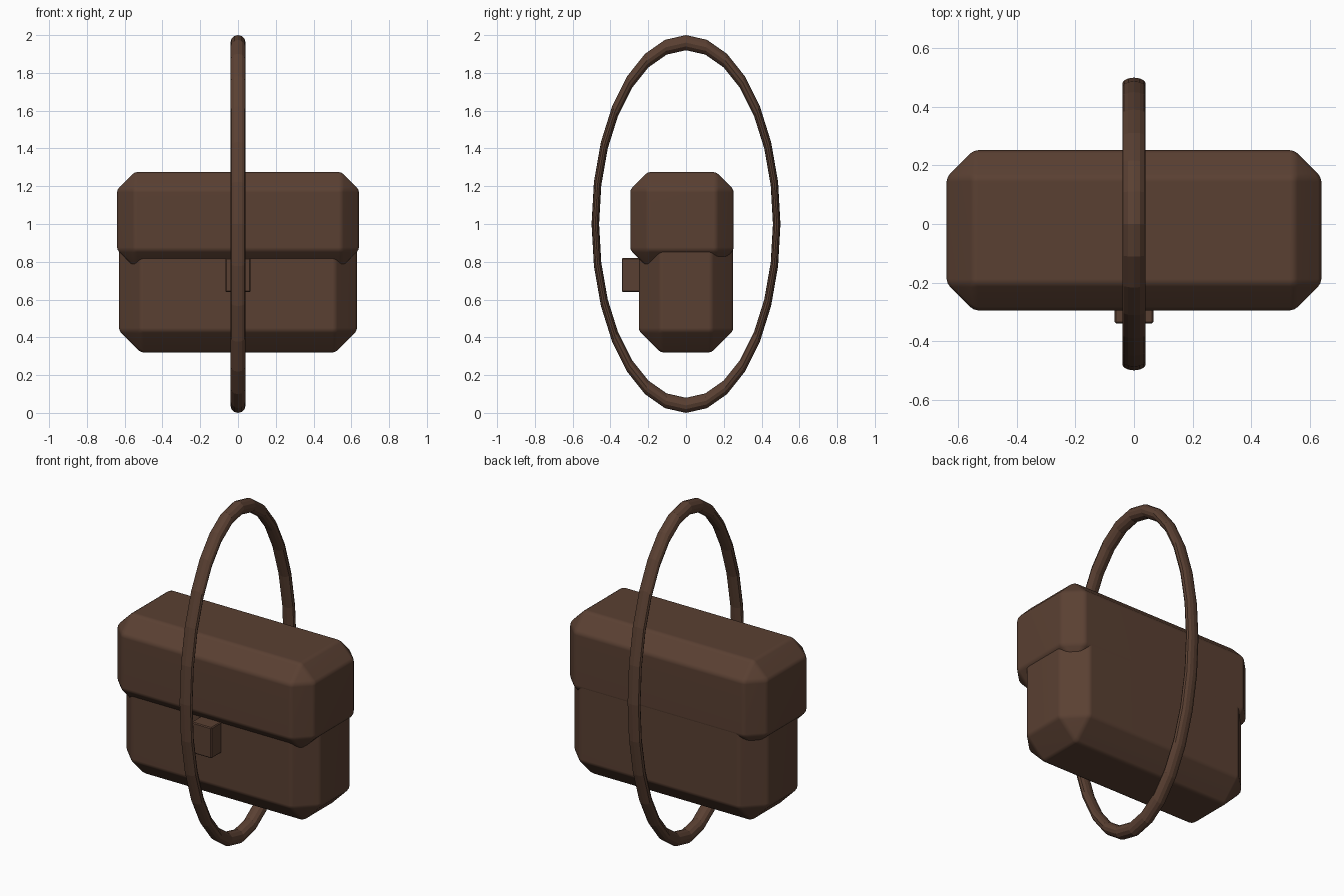
import bpy
import math
from mathutils import Matrix

cube = bpy.data.objects.get("Cube")
if cube:
    bpy.data.objects.remove(cube, do_unlink=True)

leather = bpy.data.materials.new("brown leather")
leather.use_nodes = True
brown = (0.102, 0.051, 0.032, 1)
leather.diffuse_color = brown
leather.node_tree.nodes["Principled BSDF"].inputs["Base Color"].default_value = brown


def bevel(obj, width, segments, angle):
    mod = obj.modifiers.new("bevel", 'BEVEL')
    mod.width = width
    mod.segments = segments
    mod.limit_method = 'ANGLE'
    mod.angle_limit = math.radians(angle)


def box(name, low, high):
    """Box between two opposite corners."""
    centre = [(a + b) / 2 for a, b in zip(low, high)]
    size = [b - a for a, b in zip(low, high)]
    bpy.ops.mesh.primitive_cube_add(size=1, location=centre)
    obj = bpy.context.object
    obj.name = name
    obj.data.transform(Matrix.Diagonal((*size, 1)))
    obj.data.materials.append(leather)
    return obj


def padded_box(name, low, high, chamfer):
    """Box with wide chamfers whose edges are slightly softened."""
    obj = box(name, low, high)
    bevel(obj, chamfer, 1, 60)
    bevel(obj, 0.015, 2, 20)
    bpy.ops.object.shade_smooth()
    weighted = obj.modifiers.new("weighted normals", 'WEIGHTED_NORMAL')
    weighted.keep_sharp = True
    return obj


# Bag body and the overhanging lid
padded_box("bag_body", (-0.63, -0.25, 0.32), (0.63, 0.25, 1.2), 0.115)
padded_box("bag_flap", (-0.64, -0.295, 0.77), (0.64, 0.252, 1.275), 0.092)

# Front clasp
clasp = box("clasp", (-0.066, -0.34, 0.64), (0.066, -0.24, 0.82))
bevel(clasp, 0.005, 1, 60)

# Oval carrying strap, a ring squeezed front to back
bpy.ops.mesh.primitive_torus_add(major_segments=28, minor_segments=12,
                                 major_radius=0.96, minor_radius=0.04)
strap = bpy.context.object
strap.name = "strap"
strap.data.transform(Matrix.Translation((0, 0, 1))
                     @ Matrix.Diagonal((1, 0.5, 1, 1))
                     @ Matrix.Rotation(math.radians(90), 4, 'Y'))
strap.data.materials.append(leather)
